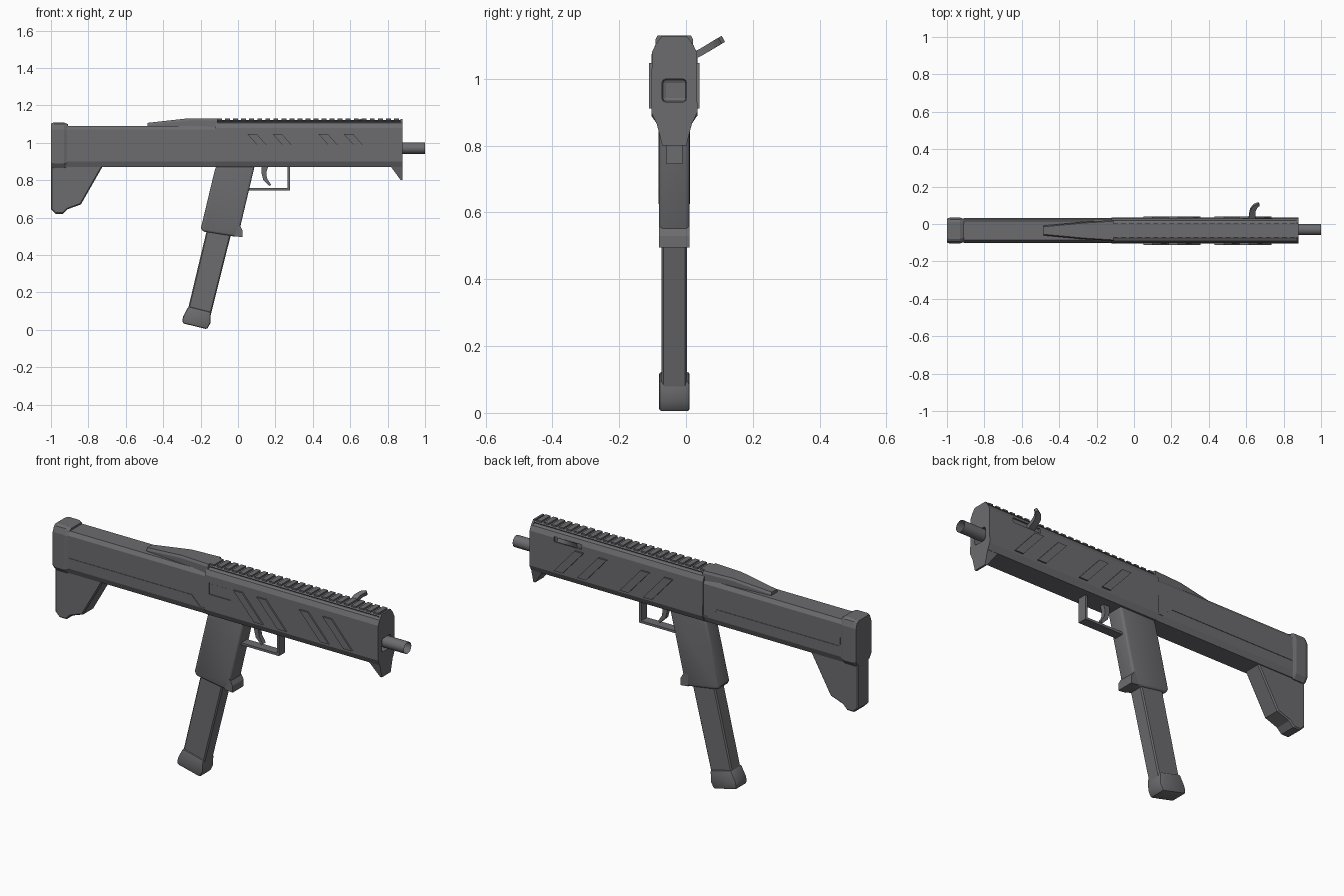
import bpy
import bmesh
from math import radians
from mathutils import Vector

old = bpy.data.objects.get("Cube")
if old:
    bpy.data.objects.remove(old, do_unlink=True)

MID = -0.035  # centre plane of the body in y

grey = bpy.data.materials.new("gunmetal_grey")
grey.use_nodes = True
grey.diffuse_color = (0.15, 0.15, 0.16, 1)
grey.node_tree.nodes["Principled BSDF"].inputs["Base Color"].default_value = grey.diffuse_color


def finish(name, bm, bevel=0, segments=1, smooth=False):
    bmesh.ops.recalc_face_normals(bm, faces=bm.faces)
    mesh = bpy.data.meshes.new(name)
    bm.to_mesh(mesh)
    bm.free()
    mesh.materials.append(grey)
    ob = bpy.data.objects.new(name, mesh)
    bpy.context.collection.objects.link(ob)
    bpy.ops.object.select_all(action="DESELECT")
    ob.select_set(True)
    bpy.context.view_layer.objects.active = ob
    if bevel:
        mod = ob.modifiers.new("bevel", "BEVEL")
        mod.width, mod.segments = bevel, segments
        mod.limit_method, mod.angle_limit = "ANGLE", radians(50)
        bpy.ops.object.modifier_apply(modifier=mod.name)
    if smooth:
        bpy.ops.object.shade_smooth_by_angle(angle=radians(35))
    return ob


def loft(name, rings, **kw):
    """Skin a row of equal-sized closed rings and cap both ends."""
    bm = bmesh.new()
    rows = [[bm.verts.new(p) for p in ring] for ring in rings]
    n = len(rows[0])
    for a, b in zip(rows, rows[1:]):
        for i in range(n):
            j = (i + 1) % n
            bm.faces.new((a[i], a[j], b[j], b[i]))
    bm.faces.new(rows[0])
    bm.faces.new(rows[-1])
    return finish(name, bm, **kw)


def side_prism(name, pts, y0, y1, **kw):
    """Extrude an x-z outline across y."""
    return loft(name, [[(x, y, z) for x, z in pts] for y in (y0, y1)], **kw)


def centred(name, pts, half, **kw):
    return side_prism(name, pts, MID - half, MID + half, **kw)


def section(x, half):
    """Mirror a (half width, z) profile into a ring at x."""
    return ([(x, MID + w, z) for w, z in half]
            + [(x, MID - w, z) for w, z in reversed(half)])


def rect(x0, x1, z0, z1):
    return [(x0, z0), (x1, z0), (x1, z1), (x0, z1)]


def carve(target, cutter):
    mod = target.modifiers.new("recess", "BOOLEAN")
    mod.operation, mod.object, mod.solver = "DIFFERENCE", cutter, "EXACT"
    bpy.context.view_layer.objects.active = target
    bpy.ops.object.modifier_apply(modifier=mod.name)
    bpy.data.objects.remove(cutter, do_unlink=True)


def ribbon(name, path, widths, across):
    """Blade following a path; each ring is a small rectangle."""
    pts = [Vector(p) for p in path]
    across = Vector(across)
    rings = []
    for i, p in enumerate(pts):
        along = (pts[min(i + 1, len(pts) - 1)] - pts[max(i - 1, 0)]).normalized()
        side = along.cross(across).normalized() * widths[i]
        rings.append([p + side + across, p - side + across,
                      p - side - across, p + side - across])
    return loft(name, rings, smooth=True)


# Front receiver with chamfered top and bottom
profile = [(0.045, 1.11), (0.055, 1.105), (0.067, 1.08), (0.069, 0.9), (0.055, 0.87)]
receiver = loft("receiver", [section(x, profile) for x in (-0.12, 0.88)])

# Muzzle recess, side port and lever slot
carve(receiver, centred("muzzle_cutter", rect(0.84, 0.9, 0.93, 1.0), 0.037, bevel=0.012, segments=2))
carve(receiver, side_prism("port_cutter", rect(-0.095, 0.03, 0.985, 1.045), -0.15, -0.098))
carve(receiver, side_prism("slot_cutter", rect(0.58, 0.74, 1.06, 1.085), 0.022, 0.08))
side_prism("port_cover", rect(-0.085, 0.02, 0.99, 1.04), -0.1, -0.0995)

# Nose below and above the front of the receiver
loft("nose_wedge", [
    section(0.82, [(0.055, 0.875), (0.053, 0.868)]),
    section(0.87, [(0.055, 0.875), (0.036, 0.80)]),
    section(0.88, [(0.055, 0.875), (0.036, 0.80)])])
loft("front_cap", [section(x, [(0.037, 1.128), (0.053, 1.108)]) for x in (0.87, 0.88)])

# Top rail with teeth
centred("rail_neck", rect(-0.12, 0.875, 1.1, 1.115), 0.03)
loft("rail_base", [section(x, [(0.038, 1.122), (0.044, 1.118), (0.038, 1.112)])
                   for x in (-0.115, 0.88)])
pitch = 0.043
for i in range(23):
    x = -0.112 + i * pitch
    centred("rail_tooth", rect(x, x + 0.026, 1.118, 1.13), 0.038)

# Slanted raised ribs on both sides
for start in (0.05, 0.185, 0.43, 0.565):
    rib = [(start, 1.047), (start + 0.05, 1.047), (start + 0.17, 0.912), (start + 0.12, 0.912)]
    for s in (-1, 1):
        side_prism("side_rib", rib, MID + s * 0.06, MID + s * 0.076)

# Barrel, an open tube
bm = bmesh.new()
bmesh.ops.create_cone(bm, cap_ends=False, segments=24, radius1=0.03, radius2=0.03, depth=0.16)
for v in bm.verts:
    v.co = Vector((v.co.z + 0.92, v.co.x + MID + 0.005, v.co.y + 0.97))
finish("barrel", bm, smooth=True)

# Stock body
stock = [(0.05, 1.09), (0.063, 1.07), (0.064, 0.9), (0.052, 0.87)]
loft("stock_body", [section(x, stock) for x in (-0.95, -0.11)])
panel = [(-0.91, 1.0), (-0.91, 0.95), (-0.2, 0.95), (-0.15, 0.9), (-0.12, 0.9),
         (-0.12, 0.905), (-0.147, 0.905), (-0.198, 0.955), (-0.905, 0.955), (-0.905, 1.0)]
for s in (-1, 1):
    side_prism("stock_trim", panel, MID + s * 0.06, MID + s * 0.066)

# Butt pad and toe
pad = [(0.045, 1.108), (0.058, 1.1), (0.069, 1.07), (0.069, 0.89), (0.052, 0.865)]


def shrink(k):
    return [(w - k, 0.985 + (z - 0.985) * (1 - 1.1 * k / 0.11)) for w, z in pad]


loft("butt_pad", [section(-1, shrink(0.005)), section(-0.985, pad),
                  section(-0.93, pad), section(-0.91, shrink(0.007))])
centred("stock_toe", [(-1, 0.88), (-1, 0.645), (-0.975, 0.62), (-0.935, 0.62), (-0.91, 0.645),
                      (-0.84, 0.67), (-0.72, 0.88)], 0.047, bevel=0.006)

# Tapered shroud over the stock
loft("top_shroud", [section(x, [(w - 0.006, z), (w, z - 0.012), (w, 1.08)]) for x, w, z in
                    ((-0.485, 0.026, 1.106), (-0.27, 0.046, 1.13), (-0.11, 0.056, 1.13))])

# Grip and its flared collar
centred("grip", [(-0.115, 0.88), (-0.125, 0.85), (-0.198, 0.545), (-0.188, 0.525),
                 (-0.01, 0.497), (0.012, 0.55), (0.09, 0.88)],
        0.046, bevel=0.012, segments=3, smooth=True)
centred("grip_lip", [(-0.02, 0.5), (0.025, 0.495), (0.025, 0.53), (0.008, 0.56), (-0.02, 0.56)], 0.046)

# Magazine and base
centred("magazine", [(-0.165, 0.54), (-0.27, 0.1), (-0.148, 0.07), (-0.03, 0.54)], 0.038, bevel=0.006)
centred("magazine_base", [(-0.265, 0.125), (-0.295, 0.068), (-0.297, 0.035), (-0.165, 0.003),
                          (-0.148, 0.035), (-0.145, 0.095)], 0.046, bevel=0.009, segments=2, smooth=True)

# Trigger guard and trigger
centred("guard_bar", rect(0.055, 0.278, 0.745, 0.757), 0.024)
centred("guard_post", rect(0.265, 0.278, 0.75, 0.88), 0.024)
ribbon("trigger", [(0.145, MID, 0.88), (0.138, MID, 0.84), (0.145, MID, 0.805), (0.172, MID, 0.772)],
       (0.018, 0.013, 0.011, 0.006), (0, 0.012, 0))

# Charging lever, hooked and tilted upward
ribbon("charging_lever", [(0.632, 0.015, 1.065), (0.632, 0.045, 1.08), (0.635, 0.075, 1.098),
                          (0.648, 0.095, 1.11), (0.668, 0.107, 1.117)],
       (0.02, 0.018, 0.015, 0.012, 0.007), (0, -0.005, 0.009))
